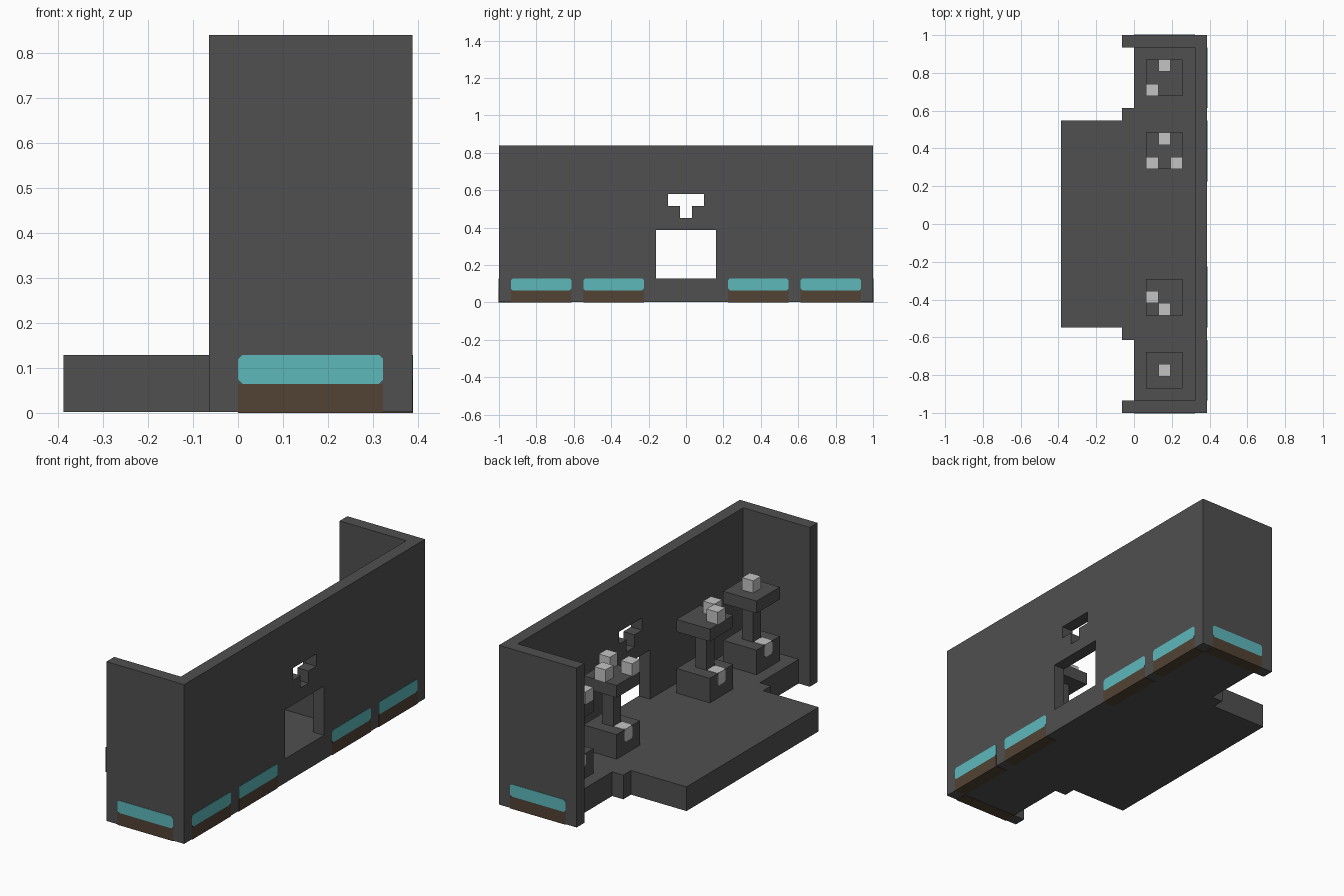
import bpy, bmesh
from mathutils import Vector

cube = bpy.data.objects.get("Cube")
if cube:
    bpy.data.objects.remove(cube, do_unlink=True)

U = 1 / 31          # one grid unit
SKIN = 0.06         # plate thickness, in grid units


def material(name, rgb):
    m = bpy.data.materials.new(name)
    m.use_nodes = True
    m.diffuse_color = (*rgb, 1)
    m.node_tree.nodes["Principled BSDF"].inputs["Base Color"].default_value = (*rgb, 1)
    return m


STONE = material("dark_stone", (0.08, 0.08, 0.08))
TEAL = material("teal_light", (0.11, 0.48, 0.50))
BROWN = material("dark_brown", (0.084, 0.054, 0.034))
PALE = material("pale_grey", (0.55, 0.55, 0.55))


def prism(name, outline, axis, lo, hi, mat):
    """Extrude a 2D outline, in grid units, along an axis."""
    def place(p, h):
        a, b = p
        x, y, z = {"x": (h, a, b), "y": (a, h, b), "z": (a, b, h)}[axis]
        return Vector((x - 12, y - 31, z)) * U

    bm = bmesh.new()
    base = bm.faces.new([bm.verts.new(place(p, lo)) for p in outline])
    out = bmesh.ops.extrude_face_region(bm, geom=[base], use_keep_orig=True)
    verts = [g for g in out["geom"] if isinstance(g, bmesh.types.BMVert)]
    bmesh.ops.translate(bm, verts=verts, vec=place((0, 0), hi) - place((0, 0), lo))
    bmesh.ops.recalc_face_normals(bm, faces=bm.faces)
    mesh = bpy.data.meshes.new(name)
    bm.to_mesh(mesh)
    bm.free()
    mesh.materials.append(mat)
    ob = bpy.data.objects.new(name, mesh)
    bpy.context.collection.objects.link(ob)
    return ob


def rect(a0, a1, b0, b1):
    return [(a0, b0), (a1, b0), (a1, b1), (a0, b1)]


def chamfered(a0, a1, b0, b1, c=0.3):
    return [(a0 + c, b0), (a1 - c, b0), (a1, b0 + c), (a1, b1 - c),
            (a1 - c, b1), (a0 + c, b1), (a0, b1 - c), (a0, b0 + c)]


def box(name, x, y, z, mat):
    return prism(name, rect(*x, *y), "z", *z, mat)


# Long wall with its two returns
wall = prism("wall", [(10, 0), (24, 0), (24, 62), (10, 62), (10, 60),
                      (22, 60), (22, 2), (10, 2)], "z", SKIN, 26, STONE)

# Doorway and T-shaped window cut through the wall
openings = {
    "doorway_cutter": rect(26, 36, 4, 12),
    "window_cutter": [(30, 14), (32, 14), (32, 16), (34, 16),
                      (34, 18), (28, 18), (28, 16), (30, 16)],
}
for name, outline in openings.items():
    cutter = prism(name, outline, "x", 21, 25, STONE)
    cutter.hide_render = True
    mod = wall.modifiers.new(name, "BOOLEAN")
    mod.operation = "DIFFERENCE"
    mod.solver = "EXACT"
    mod.object = cutter
    bpy.context.view_layer.objects.active = wall
    bpy.ops.object.modifier_apply(modifier=name)
    bpy.data.objects.remove(cutter, do_unlink=True)

# Stepped floor slab
half = [(22, 2), (12, 2), (12, 12), (10, 12), (10, 14), (0, 14)]
floor = half + [(x, 62 - y) for x, y in reversed(half)]
prism("floor", floor, "z", SKIN, 4, STONE)

# Teal lights with brown feet along the long wall
for start in (2, 14, 38, 50):
    span = (start, start + 10)
    prism("wall_light", chamfered(*span, 2, 4), "x", 23.9, 24 + SKIN, TEAL)
    box("wall_light_foot", (22, 24 + SKIN), span, (0, 2), BROWN)

# The same on the two end returns
for side, y in (("front", (-SKIN, 2)), ("back", (60, 62 + SKIN))):
    outer = (-SKIN, 0.1) if side == "front" else (61.9, 62 + SKIN)
    prism(side + "_light", chamfered(12, 22, 2, 4), "y", *outer, TEAL)
    box(side + "_light_foot", (12, 22), y, (0, 2), BROWN)

# Pedestals: start along y, then the (x, y) offsets of the cubes on top
pedestals = {
    4: [(2, 2)],
    16: [(0, 2), (2, 0)],
    40: [(0, 0), (4, 0), (2, 4)],
    52: [(0, 0), (2, 4)],
}
for y, cubes in pedestals.items():
    box("pedestal_base", (14, 20), (y, y + 6), (4, 8), STONE)
    box("pedestal_column", (16, 18), (y + 2, y + 4), (8, 14), STONE)
    box("pedestal_top", (14, 20), (y, y + 6), (14, 16), STONE)
    # Pale marker wrapping the front edge of the base
    prism("marker_top", chamfered(14 - SKIN, 16, y + 2, y + 4), "z", 7.9, 8 + SKIN, PALE)
    prism("marker_face", chamfered(y + 2, y + 4, 6, 8 + SKIN), "x", 14 - SKIN, 14.1, PALE)
    for dx, dy in cubes:
        box("small_cube", (14 + dx, 16 + dx), (y + dy, y + dy + 2), (16, 18), PALE)
